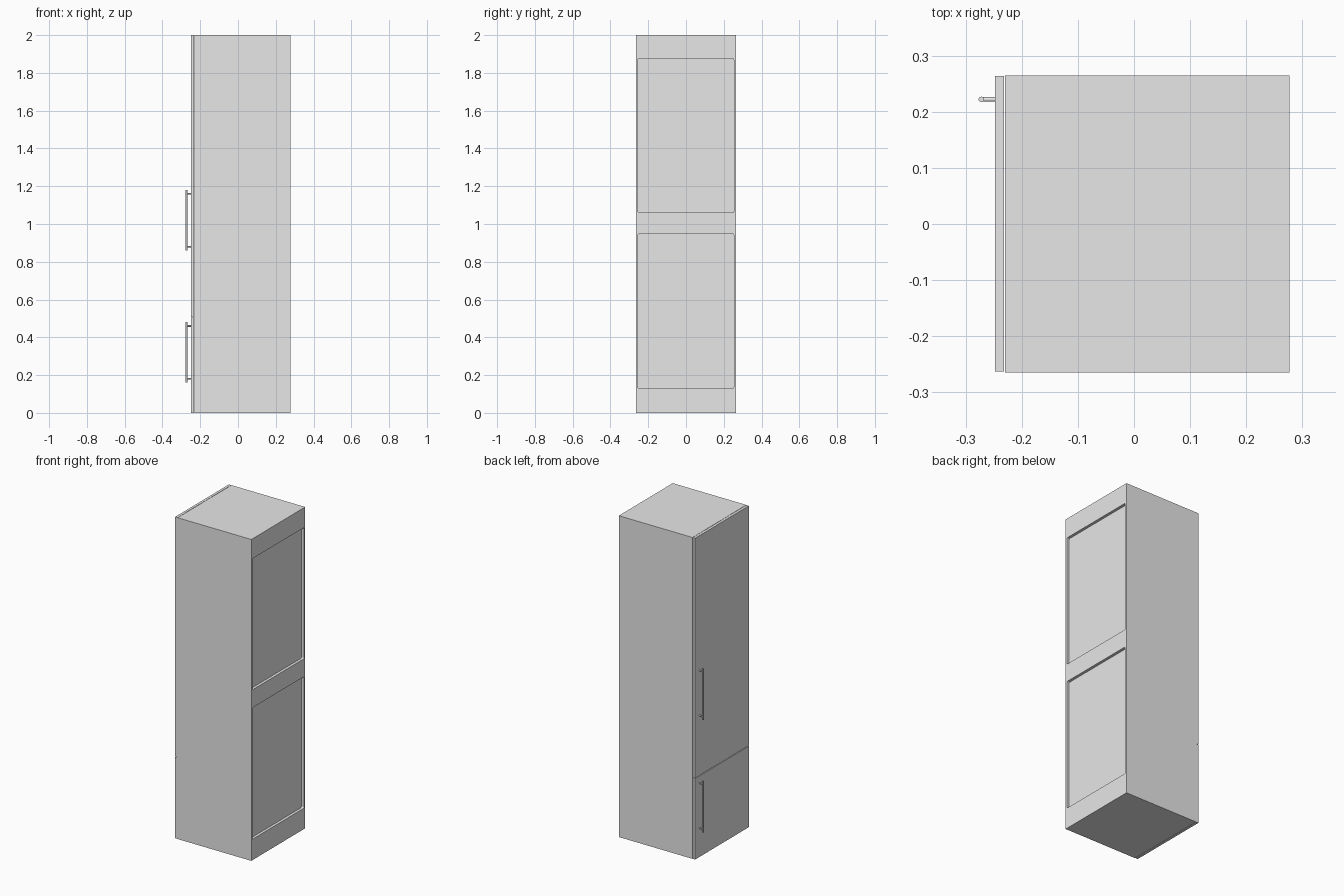
import bpy
import bmesh
from math import pi
from mathutils import Matrix, Vector

cube = bpy.data.objects.get("Cube")
if cube:
    bpy.data.objects.remove(cube, do_unlink=True)

GREY = (0.8, 0.8, 0.8, 1)
grey = bpy.data.materials.new("light grey")
grey.use_nodes = True
grey.diffuse_color = GREY
grey.node_tree.nodes["Principled BSDF"].inputs["Base Color"].default_value = GREY


def add_object(name, bm):
    mesh = bpy.data.meshes.new(name)
    bm.to_mesh(mesh)
    bm.free()
    mesh.materials.append(grey)
    obj = bpy.data.objects.new(name, mesh)
    bpy.context.collection.objects.link(obj)
    return obj


def box(name, low, high, corner=0):
    """Box between two corners, optionally rounding its edges along x."""
    low, high = Vector(low), Vector(high)
    bm = bmesh.new()
    bmesh.ops.create_cube(bm, size=1, matrix=Matrix.Translation((low + high) / 2)
                          @ Matrix.Diagonal((*(high - low), 1)))
    if corner:
        edges = [e for e in bm.edges if abs(e.verts[0].co.x - e.verts[1].co.x) > 1e-4]
        bmesh.ops.bevel(bm, geom=edges, offset=corner, segments=4,
                        profile=0.5, affect='EDGES')
    return add_object(name, bm)


def handle(name, z):
    """Vertical bar on two short posts, centred on height z."""
    bm = bmesh.new()

    def rod(radius, length, matrix):
        bmesh.ops.create_cone(bm, cap_ends=True, segments=16, radius1=radius,
                              radius2=radius, depth=length, matrix=matrix)

    rod(0.005, 0.32, Matrix.Translation((-0.272, 0.222, z)))
    for side in (-1, 1):
        rod(0.004, 0.026, Matrix.Translation((-0.26, 0.222, z + side * 0.14))
            @ Matrix.Rotation(pi / 2, 4, 'Y'))
    obj = add_object(name, bm)
    bpy.ops.object.select_all(action='DESELECT')
    obj.select_set(True)
    bpy.context.view_layer.objects.active = obj
    bpy.ops.object.shade_smooth_by_angle()


# Cabinet with two shallow recessed panels in the side away from the doors
cabinet = box("cabinet", (-0.23, -0.265, 0), (0.277, 0.265, 2))
bpy.context.view_layer.objects.active = cabinet
for bottom, top in ((0.13, 0.948), (1.06, 1.876)):
    cutter = box("recess_cutter", (0.26, -0.255, bottom), (0.3, 0.253, top), 0.008)
    cutter.hide_render = True
    cut = cabinet.modifiers.new("recess", 'BOOLEAN')
    cut.operation = 'DIFFERENCE'
    cut.solver = 'EXACT'
    cut.object = cutter
    bpy.ops.object.modifier_apply(modifier=cut.name)
    bpy.data.objects.remove(cutter, do_unlink=True)

# Doors with a narrow groove between them
box("lower_door", (-0.248, -0.263, 0), (-0.232, 0.264, 0.504))
box("upper_door", (-0.248, -0.263, 0.508), (-0.232, 0.264, 2))
box("door_gap_strip", (-0.24, -0.263, 0.504), (-0.232, 0.264, 0.508))

# Door handles
handle("lower_handle", 0.32)
handle("upper_handle", 1.02)
